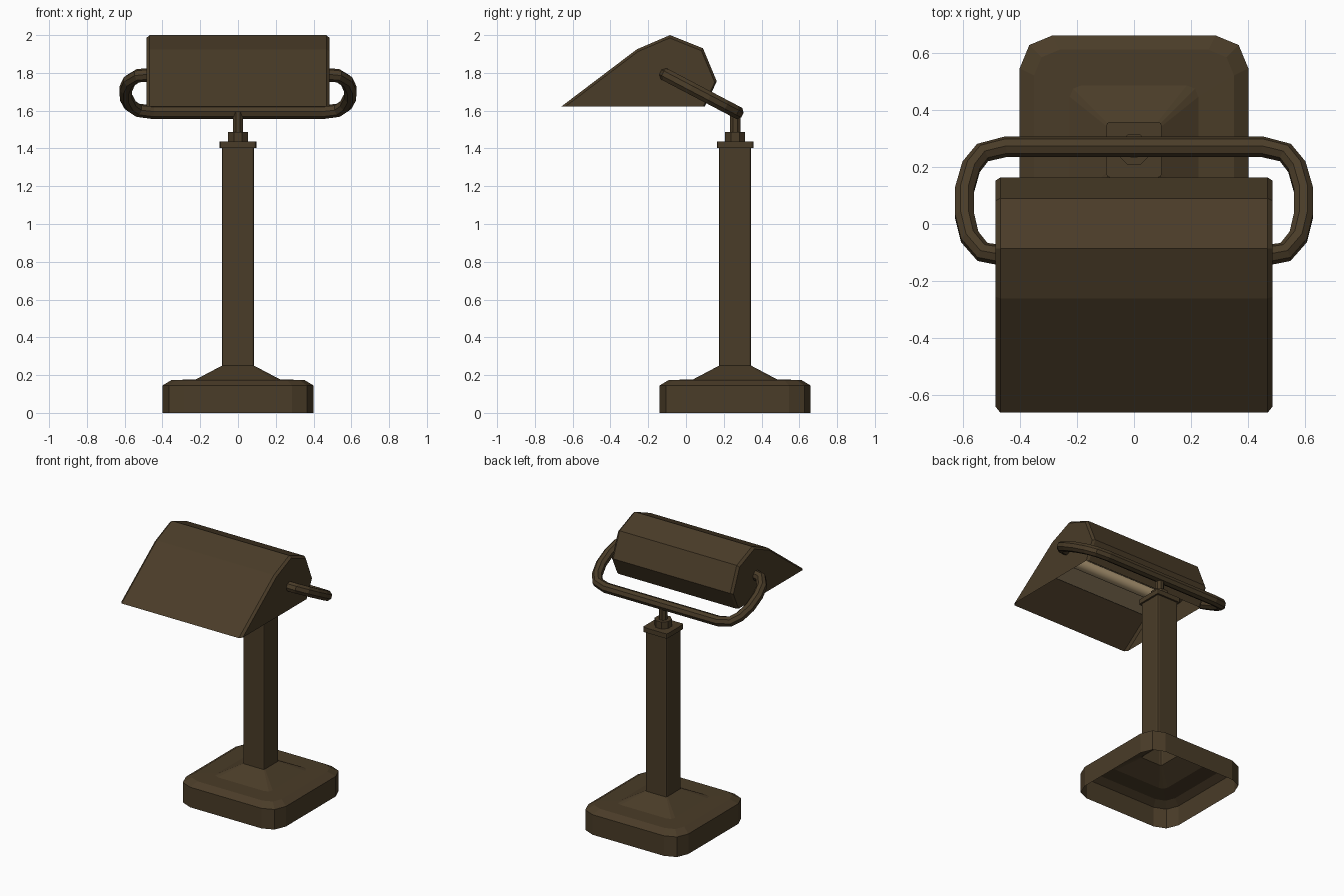
import bpy, bmesh, math
from mathutils import Vector

if "Cube" in bpy.data.objects:
    bpy.data.objects.remove(bpy.data.objects["Cube"])


def material(name, rgb):
    m = bpy.data.materials.new(name)
    m.diffuse_color = (*rgb, 1)
    m.use_nodes = True
    m.node_tree.nodes["Principled BSDF"].inputs["Base Color"].default_value = m.diffuse_color
    return m


BRONZE = material("dark bronze", (0.068, 0.045, 0.021))
TAN = material("warm tan", (0.46, 0.34, 0.19))
CY = 0.26  # y centre of base and post


def loft(name, rings, mat, cap_start=False, cap_end=False, closed=True):
    """Skin a list of equal-length point rings."""
    bm = bmesh.new()
    vs = [[bm.verts.new(p) for p in r] for r in rings]
    n = len(rings[0])
    for a, b in zip(vs, vs[1:]):
        for i in range(n if closed else n - 1):
            j = (i + 1) % n
            bm.faces.new((a[i], a[j], b[j], b[i]))
    if cap_start:
        bm.faces.new(vs[0][::-1])
    if cap_end:
        bm.faces.new(vs[-1])
    bmesh.ops.recalc_face_normals(bm, faces=bm.faces)
    me = bpy.data.meshes.new(name)
    bm.to_mesh(me)
    bm.free()
    me.materials.append(mat)
    ob = bpy.data.objects.new(name, me)
    bpy.context.collection.objects.link(ob)
    return ob


def rounded_square(half, r, z):
    """Square ring with two-segment corners."""
    pts = []
    for k in range(4):
        q = k * math.pi / 2
        cx = (half - r) * (1 if k in (0, 3) else -1)
        cy = (half - r) * (1 if k in (0, 1) else -1)
        for s in range(3):
            a = q + s * math.pi / 4
            pts.append((cx + r * math.cos(a), CY + cy + r * math.sin(a), z))
    return pts


def circle(r, z, n=8):
    return [(r * math.cos((i + 0.5) * math.tau / n),
             CY + r * math.sin((i + 0.5) * math.tau / n), z) for i in range(n)]


# Hollow base, rising to the post
loft("base", [rounded_square(*v) for v in (
    (0.4, 0.115, 0), (0.4, 0.115, 0.145), (0.35, 0.09, 0.175),
    (0.225, 0.04, 0.176), (0.085, 0.012, 0.25))], BRONZE)

# Square post, open below, with its collar
loft("post", [rounded_square(0.085, 0.012, z) for z in (0.245, 1.41)], BRONZE, cap_end=True)
loft("post_collar", [rounded_square(0.097, 0.012, z) for z in (1.402, 1.436)], BRONZE, True, True)

# Swivel knob and stem
loft("swivel_knob", [circle(0.058, z) for z in (1.436, 1.486)], BRONZE, True, True)
loft("swivel_stem", [circle(0.03, z) for z in (1.486, 1.59)], BRONZE, True, True)

# Bent yoke tube, mirrored half path lying in a tilted plane
half = [(0.47, -0.108), (0.53, -0.098), (0.575, -0.045), (0.593, 0.03),
        (0.593, 0.12), (0.57, 0.2), (0.53, 0.25), (0.45, 0.27)]
path = half + [(-x, y) for x, y in reversed(half)]
pts = [Vector((x, y, 1.79 - (y + 0.108) * 0.525)) for x, y in path]
up = Vector((0, 0.525, 1)).normalized()
rings = []
for i, p in enumerate(pts):
    d0 = (p - pts[max(i - 1, 0)]).normalized()
    d1 = (pts[min(i + 1, len(pts) - 1)] - p).normalized()
    side = (d0 + d1).normalized().cross(up)
    rings.append([p + 0.036 * (side * math.cos(k * math.tau / 8 + math.pi / 8)
                               + up * math.sin(k * math.tau / 8 + math.pi / 8))
                  for k in range(8)])
loft("yoke", rings, BRONZE, True, True)

# Folded shade, open below, with bevelled end caps
profile = [(-0.66, 1.622), (-0.26, 1.925), (-0.085, 2.0),
           (0.09, 1.93), (0.163, 1.755), (0.10, 1.622)]


def shade_ring(x, k):
    cy, cz = -0.12, 1.622
    return [(x, cy + (y - cy) * k, cz + (z - cz) * k) for y, z in profile]


loft("shade", [shade_ring(-0.485, 0.96), shade_ring(-0.468, 1), shade_ring(0.468, 1),
               shade_ring(0.485, 0.96)], BRONZE, True, True, closed=False)


# Reflector plate and lamp tube inside the shade
def plate(name, y0, y1, z0, z1, x, mat):
    loft(name, [[(s, y0, z0), (s, y1, z0), (s, y1, z1), (s, y0, z1)] for s in (-x, x)],
         mat, True, True)


plate("reflector", -0.43, 0.14, 1.785, 1.79, 0.475, TAN)
tube = [[(x, -0.12 + 0.04 * math.cos(k * math.tau / 12), 1.735 + 0.04 * math.sin(k * math.tau / 12))
         for k in range(12)] for x in (-0.45, 0.45)]
lamp = loft("lamp_tube", tube, TAN, True, True)

# Smooth only the tube, keeping sharp end caps
bpy.context.view_layer.objects.active = lamp
lamp.select_set(True)
bpy.ops.object.shade_smooth_by_angle(angle=math.radians(40))
